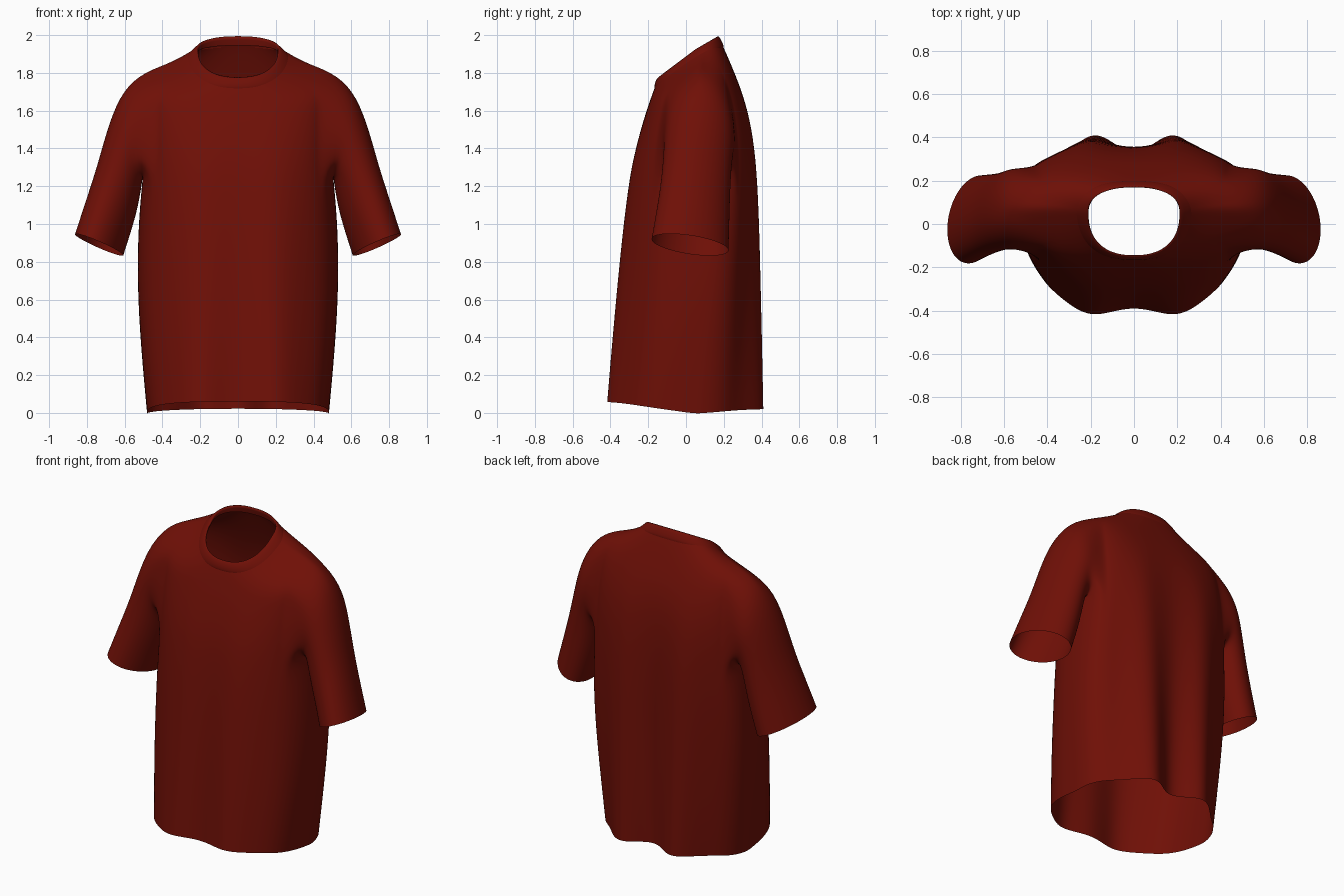
import bpy, bmesh, math
from mathutils import Vector

if "Cube" in bpy.data.objects:
    bpy.data.objects.remove(bpy.data.objects["Cube"])

M = 64          # columns round the torso
HALF = 6        # armhole half width in columns
R0, R1 = 4, 8   # armhole bottom and top rows

fabric = bpy.data.materials.new("red_fabric")
fabric.diffuse_color = (0.16, 0.005, 0.002, 1)
fabric.use_nodes = True
fabric.node_tree.nodes["Principled BSDF"].inputs["Base Color"].default_value = fabric.diffuse_color


def spow(v, p):
    return math.copysign(abs(v) ** p, v)


def ring(row, folds=True):
    """z front/side/back, half width, y side/front/back, roundness front/back."""
    zf, zs, zb, w, ys, yf, yb, pf, pb = row
    pts = []
    for i in range(M):
        t = 2 * math.pi * i / M
        p = pb if math.sin(t) > 0 else pf
        x, s = w * spow(math.cos(t), p), spow(math.sin(t), p)
        a = abs(s)
        y = ys + a * ((yb if s > 0 else yf) - ys)
        z = zs + a * ((zb if s > 0 else zf) - zs)
        if folds:
            fade = max(0, 1 - zs / 1.7) * a ** 3
            wave = math.cos(2 * math.pi * x / 0.42)
            y += fade * wave * (-0.06 if s > 0 else 0.024)
        pts.append(Vector((x, y, z)))
    return pts


def loft(bm, loops, skip=lambda r, i: False):
    for r in range(len(loops) - 1):
        a, b = loops[r], loops[r + 1]
        n = len(a)
        for i in range(n):
            if not skip(r, i):
                j = (i + 1) % n
                bm.faces.new((a[i], a[j], b[j], b[i]))


def finish(bm, name, levels):
    loose = [v for v in bm.verts if not v.link_faces]
    bmesh.ops.delete(bm, geom=loose, context='VERTS')
    bmesh.ops.recalc_face_normals(bm, faces=bm.faces)
    for f in bm.faces:
        f.smooth = True
    me = bpy.data.meshes.new(name)
    bm.to_mesh(me)
    bm.free()
    me.materials.append(fabric)
    ob = bpy.data.objects.new(name, me)
    bpy.context.collection.objects.link(ob)
    sub = ob.modifiers.new("smooth", 'SUBSURF')
    sub.levels = sub.render_levels = levels


# Torso rows from hem to neck
torso = [
    (.06, -.004, .022, .482, .05, -.408, .388, .68, .93),
    (.36, .35, .35, .515, .07, -.389, .384, .76, .9),
    (.70, .70, .70, .535, .09, -.363, .378, .82, .82),
    (1.02, 1.02, 1.02, .527, .09, -.331, .374, .80, .7),
    (1.25, 1.26, 1.27, .503, .07, -.300, .366, .76, .6),
    (1.37, 1.40, 1.42, .50, .06, -.275, .354, .75, .57),
    (1.47, 1.55, 1.55, .50, .06, -.249, .337, .75, .6),
    (1.56, 1.69, 1.67, .50, .07, -.222, .307, .75, .66),
    (1.63, 1.805, 1.77, .50, .07, -.198, .269, .78, .74),
    (1.69, 1.845, 1.86, .38, .07, -.178, .232, .82, .8),
    (1.73, 1.88, 1.94, .28, .06, -.162, .197, .85, .85),
    (1.77, 1.915, 1.985, .215, .05, -.145, .172, .85, .85),
]
bm = bmesh.new()
rows = [[bm.verts.new(p) for p in ring(r)] for r in torso]


def in_armhole(r, i):
    near_right = i < HALF or i >= M - HALF
    near_left = M // 2 - HALF <= i < M // 2 + HALF
    return R0 <= r < R1 and (near_right or near_left)


loft(bm, rows, in_armhole)

# Sleeves: outer x,z / inner x,z / front y, back y / forward twist
sleeve = [
    (.607, 1.715, .507, 1.23, -.115, .262, .0),
    (.683, 1.54, .52, 1.14, -.12, .242, .005),
    (.740, 1.32, .543, 1.04, -.135, .234, .015),
    (.80, 1.13, .576, .94, -.158, .230, .025),
    (.86, .94, .61, .84, -.183, .226, .03),
]
path = [(R0, -i) for i in range(HALF + 1)]
path += [(r, -HALF) for r in range(R0 + 1, R1)]
path += [(R1, i) for i in range(-HALF, HALF + 1)]
path += [(r, HALF) for r in range(R1 - 1, R0, -1)]
path += [(R0, i) for i in range(HALF, 0, -1)]
for side in (1, -1):
    loops = [[rows[r][(i if side > 0 else M // 2 - i) % M] for r, i in path]]
    for xo, zo, xi, zi, yf, yb, tw in sleeve:
        c = Vector(((xo + xi) / 2, (yf + yb) / 2, (zo + zi) / 2))
        u = Vector(((xo - xi) / 2, 0, (zo - zi) / 2))
        v = Vector((tw, (yf - yb) / 2, tw))
        loop = []
        for k in range(len(path)):
            a = 2 * math.pi * k / len(path)
            q = c - math.cos(a) * u + math.sin(a) * v
            loop.append(bm.verts.new((q.x * side, q.y, q.z)))
        loops.append(loop)
    loft(bm, loops)
finish(bm, "shirt_body_and_sleeves", 2)

# Ribbed collar band folded over the neck edge
collar = [
    (1.715, 1.88, 1.935, .272, .055, -.166, .199, .85, .85),
    (1.725, 1.89, 1.945, .265, .055, -.169, .2, .85, .85),
    (1.76, 1.918, 1.98, .232, .05, -.162, .184, .85, .85),
    (1.785, 1.932, 2.01, .208, .05, -.142, .163, .85, .85),
    (1.765, 1.905, 1.945, .212, .05, -.146, .18, .85, .85),
]
bm = bmesh.new()
loft(bm, [[bm.verts.new(p) for p in ring(r, False)] for r in collar])
finish(bm, "collar", 1)
